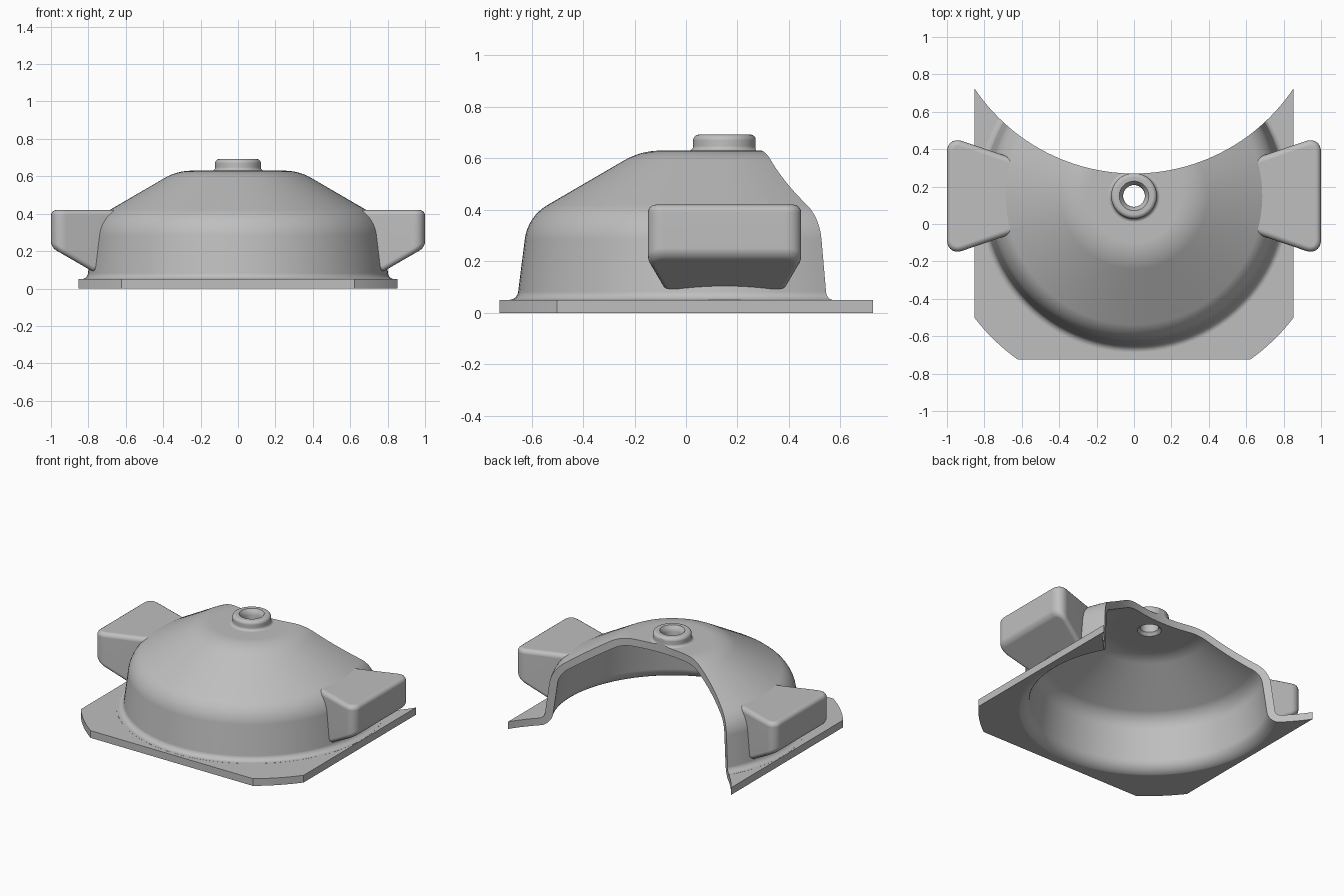
import bpy, bmesh, math
from mathutils import Vector

cube = bpy.data.objects.get("Cube")
if cube:
    bpy.data.objects.remove(cube, do_unlink=True)

AXIS_Y = 0.15  # the dome and boss turn about this line

grey = bpy.data.materials.new("cast grey")
grey.use_nodes = True
colour = (0.52, 0.52, 0.52, 1)
grey.diffuse_color = colour
grey.node_tree.nodes["Principled BSDF"].inputs["Base Color"].default_value = colour


def finish(name, bm):
    bmesh.ops.recalc_face_normals(bm, faces=bm.faces)
    mesh = bpy.data.meshes.new(name)
    bm.to_mesh(mesh)
    bm.free()
    mesh.materials.append(grey)
    obj = bpy.data.objects.new(name, mesh)
    bpy.context.collection.objects.link(obj)
    return obj


def rounded(corners, steps=8):
    """Turn (radius, height, fillet) corners into a profile with arcs."""
    pts = []
    for i, (x, z, *fillet) in enumerate(corners):
        b = Vector((x, 0, z))
        if not fillet:
            pts.append(b)
            continue
        f = fillet[0]
        d1, d2 = [(Vector((q[0], 0, q[1])) - b).normalized()
                  for q in (corners[i - 1], corners[i + 1])]
        half = d1.angle(d2) / 2
        centre = b + (d1 + d2).normalized() * f / math.sin(half)
        v1, v2 = [b + d * f / math.tan(half) - centre for d in (d1, d2)]
        for k in range(steps + 1):
            t = k / steps
            pts.append(centre + (v1.lerp(v2, t)).normalized() * f)
    return pts


def lathe(name, corners, steps=96):
    bm = bmesh.new()
    verts = [bm.verts.new(p) for p in rounded(corners)]
    edges = [bm.edges.new(pair) for pair in zip(verts, verts[1:])]
    bmesh.ops.spin(bm, geom=verts + edges, cent=(0, 0, 0), axis=(0, 0, 1),
                   angle=math.tau, steps=steps)
    bmesh.ops.remove_doubles(bm, verts=bm.verts, dist=0.0001)
    bmesh.ops.translate(bm, verts=bm.verts, vec=(0, AXIS_Y, 0))
    return finish(name, bm)


def prism(name, outline, z0, z1):
    bm = bmesh.new()
    face = bm.faces.new([bm.verts.new((x, y, z0)) for x, y in outline])
    top = bmesh.ops.extrude_face_region(bm, geom=[face])["geom"]
    bmesh.ops.translate(bm, vec=(0, 0, z1 - z0),
                        verts=[v for v in top if isinstance(v, bmesh.types.BMVert)])
    return finish(name, bm)


def side_lug(name, side):
    """Block that widens outwards, with a sloping underside."""
    outline = [(0.6, 0.42), (1.0, 0.42), (1.0, 0.22), (0.78, 0.093), (0.6, 0.093)]
    bm = bmesh.new()
    rows = []
    for s in (-1, 1):
        rows.append([bm.verts.new((side * x, AXIS_Y + s * (0.185 + 0.34 * (x - 0.6)), z))
                     for x, z in outline])
        bm.faces.new(rows[-1])
    for i in range(len(outline)):
        j = (i + 1) % len(outline)
        bm.faces.new((rows[0][i], rows[0][j], rows[1][j], rows[1][i]))
    bmesh.ops.recalc_face_normals(bm, faces=bm.faces)
    # Large rounding on the upright outer corners, then a small one elsewhere
    upright = [e for e in bm.edges if all(abs(v.co.x) > 0.99 for v in e.verts)
               and abs(e.verts[0].co.z - e.verts[1].co.z) > 0.1]
    bmesh.ops.bevel(bm, geom=upright, offset=0.085, segments=7, profile=0.5,
                    affect='EDGES', clamp_overlap=True)
    sharp = [e for e in bm.edges if e.calc_face_angle(0) > math.radians(38)
             and max(abs(v.co.x) for v in e.verts) > 0.7]
    bmesh.ops.bevel(bm, geom=sharp, offset=0.03, segments=4, profile=0.5,
                    affect='EDGES', clamp_overlap=True)
    return finish(name, bm)


def combine(target, other, operation):
    mod = target.modifiers.new(operation.lower(), 'BOOLEAN')
    mod.object = other
    mod.operation = operation
    mod.solver = 'EXACT'
    bpy.context.view_layer.objects.active = target
    bpy.ops.object.modifier_apply(modifier=mod.name)
    bpy.data.objects.remove(other, do_unlink=True)


# Dome with its top boss
housing = lathe("domed_housing", [
    (0, 0.02), (0.85, 0.02), (0.85, 0.0505), (0.806, 0.0505, 0.035),
    (0.765, 0.374, 0.18), (0.325, 0.63, 0.28), (0.122, 0.63, 0.018),
    (0.122, 0.692, 0.022), (0, 0.692)])

# Flange plate with rounded-off front corners
arc = [math.radians(-37.3 - 17.3 * k / 8) for k in range(9)]
right_half = [(1.073 * math.cos(a), AXIS_Y + 1.073 * math.sin(a)) for a in arc]
right_half.insert(0, (0.8535, 0.8))
flange = prism("flange", right_half + [(-x, y) for x, y in reversed(right_half)], 0, 0.05)
combine(housing, flange, 'UNION')

# Side lugs
for label, side in (("left_lug", 1), ("right_lug", -1)):
    combine(housing, side_lug(label, side), 'UNION')

# Hollow underside and the countersunk hole through the boss
hollow = lathe("hollow_cutter", [
    (0, -0.1), (0.9, -0.1), (0.9, -0.002), (0.762, -0.002, 0.085),
    (0.717, 0.346, 0.13), (0.312, 0.58, 0.23), (0.075, 0.58), (0.058, 0.6),
    (0.058, 0.655), (0.066, 0.675), (0.085, 0.7), (0, 0.7)])
combine(housing, hollow, 'DIFFERENCE')

# Curved cut across the back
circle = [(1.027 * math.cos(math.tau * k / 160), 1.297 + 1.027 * math.sin(math.tau * k / 160))
          for k in range(160)]
combine(housing, prism("back_cutter", circle, -0.2, 1.0), 'DIFFERENCE')

# Smooth shading with crisp edges
bpy.ops.object.select_all(action='DESELECT')
housing.select_set(True)
bpy.context.view_layer.objects.active = housing
bpy.ops.object.shade_smooth_by_angle(angle=math.radians(30))
weighted = housing.modifiers.new("weighted normals", 'WEIGHTED_NORMAL')
weighted.keep_sharp = True
